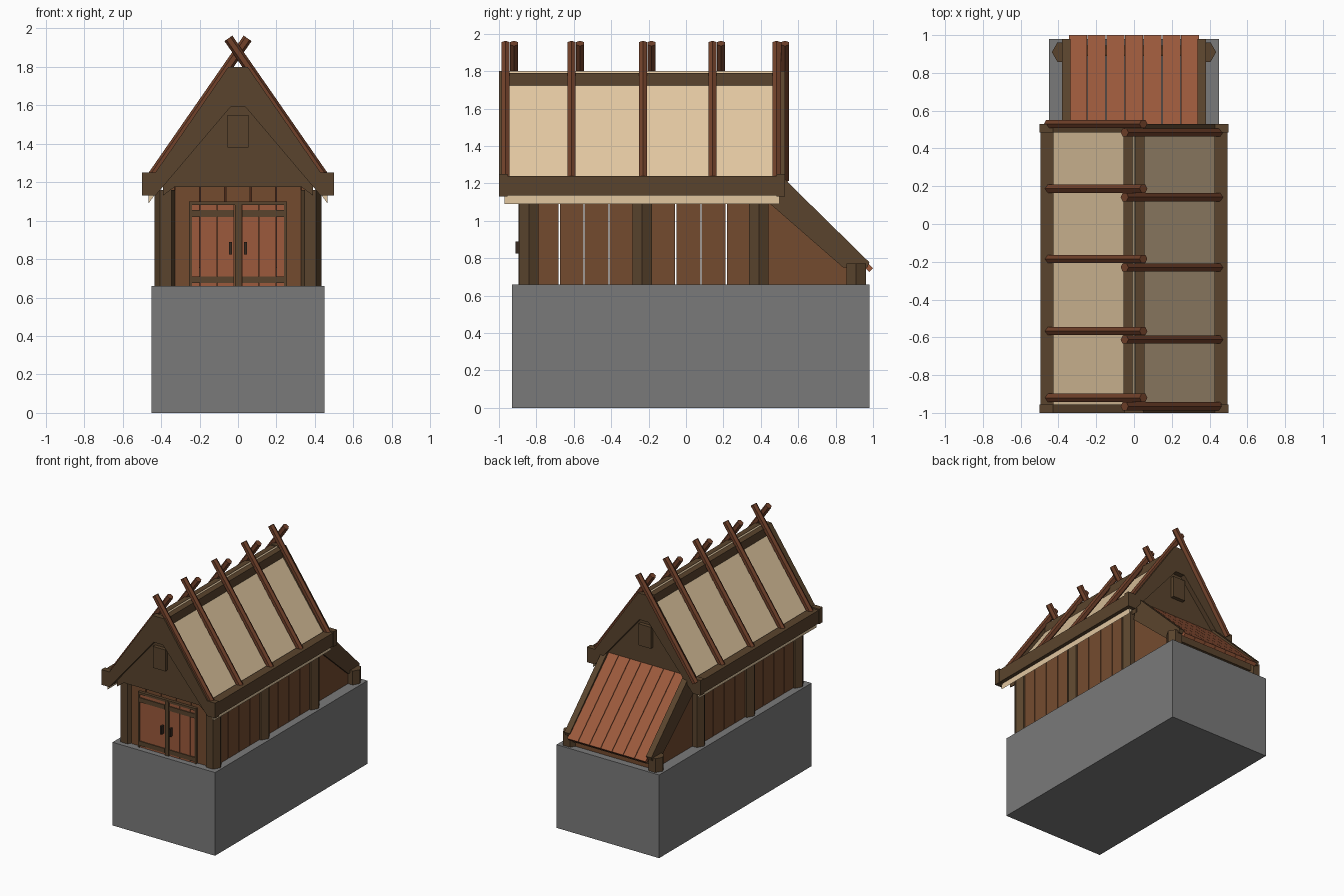
import bpy, bmesh, math
from mathutils import Vector

if "Cube" in bpy.data.objects:
    bpy.data.objects.remove(bpy.data.objects["Cube"])


def material(name, r, g, b):
    lin = [((c / 255 + 0.055) / 1.055) ** 2.4 for c in (r, g, b)]
    m = bpy.data.materials.new(name)
    m.diffuse_color = (*lin, 1)
    m.use_nodes = True
    m.node_tree.nodes["Principled BSDF"].inputs["Base Color"].default_value = m.diffuse_color
    return m


STONE = material("grey stone", 122, 122, 122)
DARK = material("dark timber", 90, 68, 45)
WALL = material("wall plank brown", 116, 75, 47)
DOOR = material("door red brown", 156, 90, 60)
POLE = material("pole brown", 113, 65, 42)
THATCH = material("cream thatch", 226, 199, 160)
IRON = material("dark iron", 55, 42, 32)


def finish(name, bm, mat):
    bmesh.ops.recalc_face_normals(bm, faces=bm.faces)
    me = bpy.data.meshes.new(name)
    bm.to_mesh(me)
    bm.free()
    me.materials.append(mat)
    ob = bpy.data.objects.new(name, me)
    bpy.context.collection.objects.link(ob)
    return ob


def prism(name, pts, axis, a, b, mat):
    """Extrude a 2D outline along x (pts = y,z), y (pts = x,z) or z (pts = x,y)."""
    place = {"x": lambda p, t: (t, p[0], p[1]),
             "y": lambda p, t: (p[0], t, p[1]),
             "z": lambda p, t: (p[0], p[1], t)}[axis]
    bm = bmesh.new()
    lo = [bm.verts.new(place(p, a)) for p in pts]
    hi = [bm.verts.new(place(p, b)) for p in pts]
    bm.faces.new(lo)
    bm.faces.new(hi)
    n = len(pts)
    for i in range(n):
        bm.faces.new((lo[i], lo[(i + 1) % n], hi[(i + 1) % n], hi[i]))
    return finish(name, bm, mat)


def box(name, x0, x1, y0, y1, z0, z1, mat):
    return prism(name, [(x0, y0), (x1, y0), (x1, y1), (x0, y1)], "z", z0, z1, mat)


def pole(name, p, q, r, mat):
    p, q = Vector(p), Vector(q)
    bm = bmesh.new()
    bmesh.ops.create_cone(bm, cap_ends=True, segments=6, radius1=r, radius2=r, depth=(q - p).length)
    ob = finish(name, bm, mat)
    ob.rotation_euler = (q - p).to_track_quat("Z", "Y").to_euler()
    ob.location = (p + q) / 2
    return ob


def mirror_pts(pts):
    """Complete a right-hand outline with its left-hand mirror image."""
    return pts + [(-x, z) for x, z in reversed(pts) if x != 0]


BASE = 0.66
# Stone plinth
box("stone_base", -0.45, 0.45, -0.93, 0.98, 0, BASE, STONE)

# Six-sided posts
for s in (-1, 1):
    for y, top in ((-0.84, 1.16), (-0.235, 1.16), (0.39, 1.16), (0.91, 0.77)):
        hexa = [(s * 0.375 + 0.06 * math.cos(k * math.pi / 3),
                 y + 0.06 * math.sin(k * math.pi / 3)) for k in range(6)]
        prism("post", hexa, "z", BASE, top, DARK)

# Side wall planks with narrow gaps
for s in (-1, 1):
    xs = sorted((s * 0.355, s * 0.39))
    for start, end in ((-0.81, -0.28), (-0.19, 0.35)):
        w = (end - start) / 4
        for i in range(4):
            box("side_plank", *xs, start + i * w + 0.003, start + (i + 1) * w - 0.003, BASE, 1.18, WALL)

# Front and rear wall planks
for y in (-0.87, 0.39):
    for i in range(5):
        x = -0.33 + i * 0.132
        box("end_plank", x + 0.003, x + 0.129, y, y + 0.035, BASE, 1.2, WALL)

# Double door with frame, straps and handles
for s in (-1, 1):
    for i in range(2):
        a, b = sorted((s * (0.02 + i * 0.09), s * (0.107 + i * 0.09)))
        box("door_board", a, b, -0.885, -0.865, BASE, 1.085, DOOR)
    a, b = sorted((s * 0.2, s * 0.24))
    box("door_edge_board", a, b, -0.883, -0.865, BASE, 1.085, DOOR)
    for z0, z1 in ((0.675, 0.71), (1.02, 1.055)):
        a, b = sorted((s * 0.02, s * 0.245))
        box("door_strap", a, b, -0.892, -0.88, z0, z1, DARK)
    a, b = sorted((s * 0.032, s * 0.046))
    box("door_handle", a, b, -0.912, -0.88, 0.825, 0.89, IRON)
    a, b = sorted((s * 0.24, s * 0.254))
    box("door_jamb", a, b, -0.89, -0.865, BASE, 1.1, DARK)
box("door_centre_post", -0.015, 0.018, -0.895, -0.865, BASE, 1.09, DARK)
box("door_lintel", -0.25, 0.25, -0.893, -0.865, 1.082, 1.1, DARK)

# Thatched roof slopes, eave beams and ridge beam
roof = [(0, 1.80), (0.465, 1.14), (0.465, 1.09), (0, 1.73)]
for s in (-1, 1):
    prism("thatch_slope", [(s * x, z) for x, z in roof], "y", -0.97, 0.5, THATCH)
    a, b = sorted((s * 0.425, s * 0.495))
    box("eave_beam", a, b, -0.99, 0.52, 1.135, 1.24, DARK)
box("ridge_beam", -0.055, 0.055, -0.985, 0.51, 1.69, 1.79, DARK)

# Gable ends: recessed wall, bargeboards, beam stub
board = [(0, 1.8), (0.05, 1.8), (0.43, 1.25), (0.5, 1.25), (0.5, 1.13),
         (0.43, 1.13), (0.04, 1.59), (0, 1.59)]
wall = [(0, 1.75), (0.39, 1.19), (0.39, 1.13), (0.33, 1.175), (0, 1.175)]
for wy, by, sy in (((-0.96, -0.88), (-1.0, -0.955), (-0.99, -0.95)),
                   ((0.41, 0.49), (0.485, 0.53), (0.48, 0.52))):
    prism("gable_wall", mirror_pts(wall[:-1]), "y", *wy, DARK)
    for s in (-1, 1):
        prism("bargeboard", [(s * x, z) for x, z in board], "y", *by, DARK)
    box("beam_stub", -0.055, 0.055, *sy, 1.38, 1.55, DARK)

# Crossed roof poles
for y in (-0.965, -0.612, -0.23, 0.142, 0.485):
    for s, dy in ((1, 0), (-1, 0.045)):
        pole("roof_pole", (s * 0.455, y + dy, 1.22), (-s * 0.05, y + dy, 1.948), 0.025, POLE)

# Rear lean-to: side walls, sloping rails, back wall and beam
rail = [(0.45, 1.09), (0.5, 1.25), (0.54, 1.21), (0.98, 0.778), (0.97, 0.75), (0.84, 0.75)]
side = [(0.43, BASE), (0.91, BASE), (0.91, 0.79), (0.5, 1.19), (0.43, 1.19)]
for s in (-1, 1):
    prism("lean_to_rail", rail, "x", s * 0.335, s * 0.382, DARK)
    prism("lean_to_side", side, "x", s * 0.33, s * 0.365, WALL)
box("lean_to_back", -0.34, 0.34, 0.9, 0.925, BASE, 0.76, WALL)
box("lean_to_back_beam", -0.35, 0.35, 0.89, 0.945, 0.7, 0.755, DARK)

# Lean-to roof boards
cut = [(0.48, 1.245), (0.98, 0.765), (1.0, 0.745), (0.98, 0.725), (0.48, 1.205)]
for i in range(7):
    x = -0.346 + i * 0.0989
    prism("lean_to_board", cut, "x", x + 0.002, x + 0.097, DOOR)
